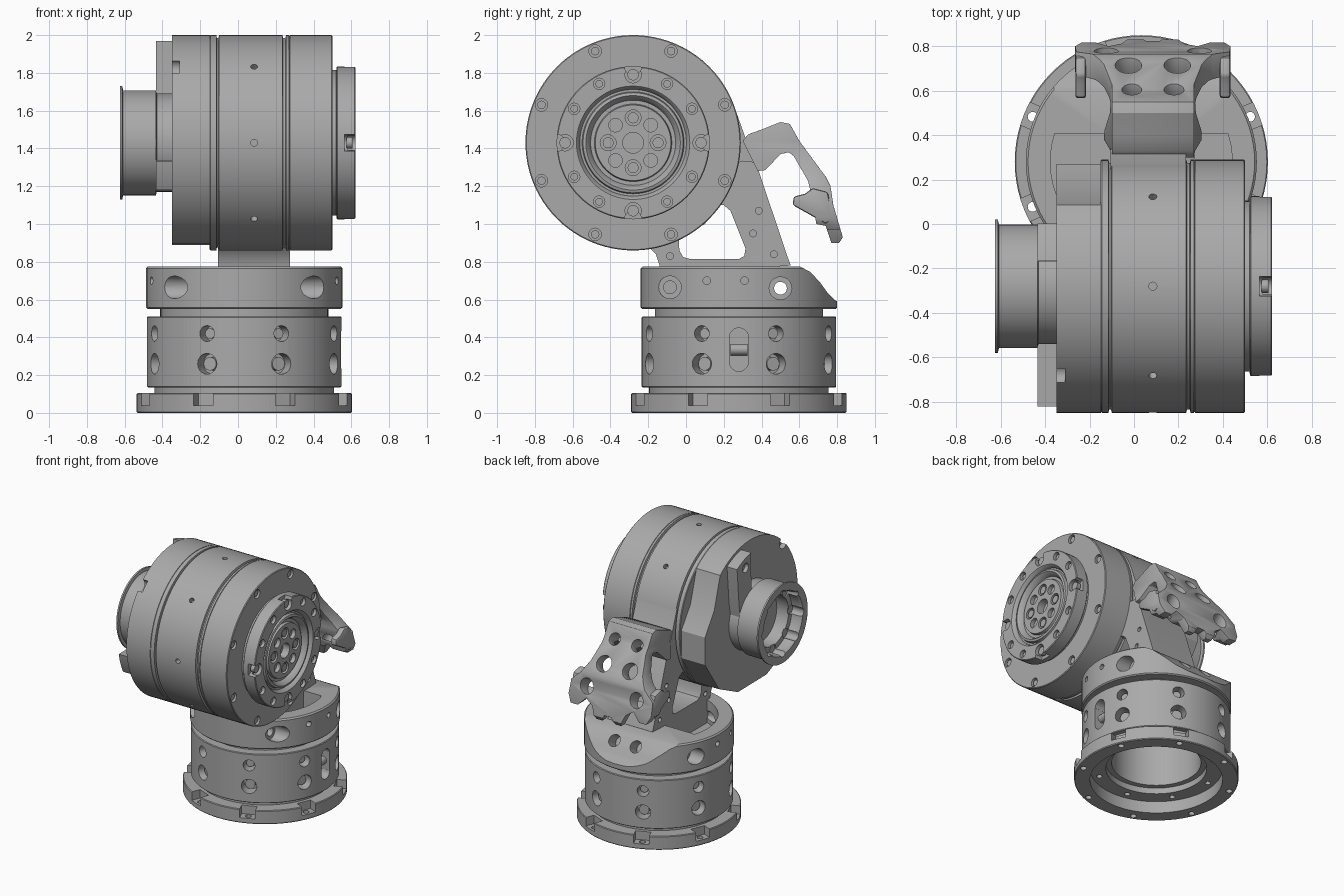
import bpy, bmesh
from math import sin, cos, pi, radians
from mathutils import Vector, Matrix

if "Cube" in bpy.data.objects:
    bpy.data.objects.remove(bpy.data.objects["Cube"])

gray = bpy.data.materials.new("machined_gray")
gray.use_nodes = True
gray.diffuse_color = (0.4, 0.4, 0.4, 1)
gray.node_tree.nodes["Principled BSDF"].inputs["Base Color"].default_value = (0.4, 0.4, 0.4, 1)

BASE = Vector((0.033, 0.28, 0))      # vertical axis of the base
DRUM = Vector((0, -0.28, 1.43))      # horizontal axis of the drum
GRIP_X = 0.085
parts = []


def ring_of(bm, rows):
    """Skin closed loops of vertices, wrapping in both directions."""
    for i, row in enumerate(rows):
        nxt = rows[(i + 1) % len(rows)]
        for j in range(len(row)):
            k = (j + 1) % len(row)
            bm.faces.new((row[j], row[k], nxt[k], nxt[j]))


def lathe(bm, profile, axis, seg=80):
    """Spin a closed (radius, height) loop about the base or drum axis."""
    rows = []
    for i in range(seg):
        c, s = cos(2 * pi * i / seg), sin(2 * pi * i / seg)
        rows.append([bm.verts.new(BASE + Vector((r * c, r * s, h)) if axis == "z"
                                  else DRUM + Vector((h, r * c, r * s))) for r, h in profile])
    ring_of(bm, rows)
    bmesh.ops.remove_doubles(bm, verts=bm.verts, dist=1e-5)


def prism(bm, outline, axis, lo, hi):
    """Extrude an outline along x (y, z), y (x, z) or z (x, y)."""
    def put(p, t):
        return {"x": (t, *p), "y": (p[0], t, p[1]), "z": (*p, t)}[axis]
    a = [bm.verts.new(put(p, lo)) for p in outline]
    b = [bm.verts.new(put(p, hi)) for p in outline]
    bm.faces.new(a)
    bm.faces.new(b[::-1])
    for i in range(len(a)):
        j = (i + 1) % len(a)
        bm.faces.new((a[i], b[i], b[j], a[j]))


def rod(bm, p, direction, r, length, seg=20):
    """Cylinder centred on p."""
    m = Matrix.Translation(p) @ Vector(direction).to_track_quat("Z", "Y").to_matrix().to_4x4()
    bmesh.ops.create_cone(bm, cap_ends=True, segments=seg, radius1=r, radius2=r, depth=length, matrix=m)


def box(bm, p, size, turn=0):
    m = Matrix.Translation(p) @ Matrix.Rotation(turn, 4, "Z") @ Matrix.Diagonal((*size, 1))
    bmesh.ops.create_cube(bm, size=1, matrix=m)


def arc(r, a0, a1, n=48):
    """Points on a drum-centred arc in (y, z)."""
    return [(DRUM.y + r * cos(radians(a0 + (a1 - a0) * i / n)),
             DRUM.z + r * sin(radians(a0 + (a1 - a0) * i / n))) for i in range(n + 1)]


def finish(bm, name):
    bmesh.ops.recalc_face_normals(bm, faces=bm.faces)
    me = bpy.data.meshes.new(name)
    bm.to_mesh(me)
    bm.free()
    me.materials.append(gray)
    ob = bpy.data.objects.new(name, me)
    bpy.context.collection.objects.link(ob)
    parts.append(ob)
    return ob


def bake(ob):
    dg = bpy.context.evaluated_depsgraph_get()
    dg.update()
    me = bpy.data.meshes.new_from_object(ob.evaluated_get(dg))
    ob.modifiers.clear()
    ob.data = me


def cut(ob, bm, operation="DIFFERENCE"):
    cutter = finish(bm, ob.name + "_cutter")
    parts.remove(cutter)
    cutter.hide_render = True
    mod = ob.modifiers.new("cut", "BOOLEAN")
    mod.operation, mod.solver, mod.object = operation, "EXACT", cutter
    mod.use_self = True
    bake(ob)
    bpy.data.objects.remove(cutter)


def soften(ob, width):
    bev = ob.modifiers.new("soften", "BEVEL")
    bev.width, bev.segments, bev.limit_method, bev.angle_limit = width, 2, "ANGLE", radians(35)
    bake(ob)


def around(r, h, deg):
    """Point and outward direction about the base axis."""
    d = Vector((cos(radians(deg)), sin(radians(deg)), 0))
    return BASE + d * r + Vector((0, 0, h)), d


def face(r, x, deg):
    """Point on a plane across the drum axis."""
    return DRUM + Vector((x, r * cos(radians(deg)), r * sin(radians(deg))))


EIGHT = [22.5 + 45 * i for i in range(8)]
screws = bmesh.new()

# Mounting flange with rim notches and bolt holes
bm = bmesh.new()
lathe(bm, [(.46, 0), (.565, 0), (.57, .006), (.57, .1), (.565, .105), (.475, .105),
           (.475, .14), (.35, .14), (.35, .09), (.46, .09)], "z")
flange = finish(bm, "mounting_flange")
bm = bmesh.new()
for a in EIGHT:
    box(bm, around(.55, .08, a)[0], (.1, .11, .08), radians(a))
    rod(bm, around(.53, .05, a)[0], (0, 0, 1), .022, .2)
    rod(bm, around(.41, .09, a + 12)[0], (0, 0, 1), .02, .06)
cut(flange, bm)

# Lower ring with two rows of radial bolts and one side slot
bm = bmesh.new()
lathe(bm, [(.31, .135), (.51, .135), (.515, .14), (.515, .505), (.51, .51), (.445, .51),
           (.445, .555), (.31, .555)], "z")
ring = finish(bm, "lower_ring")
bm = bmesh.new()
for a in EIGHT:
    for z, r in ((.42, .042), (.26, .055)):
        p, d = around(.5, z, a)
        rod(bm, p, d, r, .14)
        rod(screws, p - d * .055, d, r * .65, .06)
box(bm, around(.5, .335, 0)[0], (.14, .1, .14))
for z in (.27, .4):
    rod(bm, around(.5, z, 0)[0], (1, 0, 0), .05, .14)
cut(ring, bm)
rod(screws, around(.46, .335, 0)[0], (0, 1, 0), .03, .09)

# Upper collar: scooped at the back, with a pocket and counterbored cross holes
bm = bmesh.new()
lathe(bm, [(0, .55), (.512, .55), (.52, .558), (.52, .765), (.51, .775), (0, .775)], "z")
collar = finish(bm, "upper_collar")
bm = bmesh.new()
prism(bm, [(.58, .8), (.6, .777), (.66, .745), (.71, .69), (.75, .635), (.79, .595),
           (.84, .58), (.9, .58), (.9, .8)], "x", -.7, .7)
pocket = [(BASE.x + .41 * cos(radians(a)), BASE.y + .41 * sin(radians(a))) for a in range(162, 379, 8)]
prism(bm, pocket, "z", .6, .9)
for s in (-1, 1):
    rod(bm, (BASE.x + s * .45, -.085, .665), (1, 0, 0), .06, .3)
    rod(bm, (BASE.x + s * .5, .5, .66), (1, 0, 0), .06, .24)
for y, z, r in ((-.085, .665, .034), (.5, .66, .034), (.11, .7, .02), (.31, .7, .02)):
    rod(bm, (0, y, z), (1, 0, 0), r, 1.4)
for x in (-.06, .12):
    rod(bm, (x, .68, .7), (0, 1, .6), .045, .16)
cut(collar, bm)

# Bracket carrying the drum: legs, triangular window and a web running tangent to the drum
bm = bmesh.new()
prism(bm, [(-.2, .88), (-.16, .84), (-.14, .78), (-.12, .58), (.4, .58), (.4, .77), (.555, .78),
           (.54, .82), (.375, 1.31), (.36, 1.33), (.26, 1.61), (.2, 1.6), (-.28, 1.5)], "x", -.105, .235)
prism(bm, [(-.2, .88), (-.16, .84), (-.14, .78), (-.12, .58), (.4, .58), (.4, .77), (.555, .78),
           (.54, .82), (.375, 1.31), (.35, 1.33), (.3, 1.335), (.2, 1.3), (-.28, 1.3)], "x", .2, .275)
bracket = finish(bm, "bracket")
bm = bmesh.new()
prism(bm, [(-.04, .95), (-.035, .86), (-.015, .825), (.02, .815), (.28, .815), (.308, .83),
           (.315, .87), (.235, 1.07), (.2, 1.1), (.1, 1.1)], "x", -.3, .5)
for s in (-.105, .275):
    for y, z in ((.385, 1.07), (.355, .95), (.465, .84), (-.085, .83)):
        rod(bm, (s, y, z), (1, 0, 0), .018, .1)
cut(bracket, bm)

# Drum with seam grooves, rim bolts and radial oil holes
bm = bmesh.new()
outer = [(0, -.15), (.565, -.15), (.57, -.145), (.57, -.115), (.555, -.112), (.555, -.104), (.57, -.1),
         (.57, .235), (.555, .239), (.555, .251), (.57, .255), (.57, .27), (.564, .272), (.57, .275),
         (.57, .495), (.565, .5), (0, .5)]
lathe(bm, outer, "x", 96)
drum = finish(bm, "drum")
bm = bmesh.new()
for a in EIGHT:
    rod(bm, face(.525, .5, a), (1, 0, 0), .033, .06)
    rod(screws, face(.525, .48, a), (1, 0, 0), .022, .02)
for a in range(0, 360, 45):
    rod(bm, face(.57, .085, a), (0, cos(radians(a)), sin(radians(a))), .018, .08)
cut(drum, bm)

# Left housing: round at the front and top, faceted at the lower back
bm = bmesh.new()
prism(bm, arc(.57, 50, 250) + [(-.13, .89), (.1, 1.0), (.27, 1.25), (.27, 1.46), (.16, 1.62)], "x", -.35, -.149)
housing = finish(bm, "left_housing")
bm = bmesh.new()
rod(bm, face(.56, -.35, 135), (1, 0, 0), .045, .08)
cut(housing, bm)

# Side lugs reaching from the tube to the top and to the front of the housing
bm = bmesh.new()
prism(bm, arc(.55, 59, 78, 8) + [(-.17, 1.66), (-.2, 1.5), (-.04, 1.5), (-.02, 1.62)], "x", -.435, -.34)
prism(bm, arc(.55, 190, 207, 8) + [(-.5, 1.18), (-.4, 1.34)], "x", -.435, -.34)
lugs = finish(bm, "side_lugs")
bm = bmesh.new()
for a in (68, 198):
    rod(bm, face(.48, -.435, a), (1, 0, 0), .035, .06)
cut(lugs, bm)

# Hollow left tube with a lip and notched bore
bm = bmesh.new()
lathe(bm, [(0, -.34), (.26, -.34), (.26, -.43), (.278, -.435), (.278, -.608), (.3, -.613),
           (.3, -.625), (.24, -.625), (.23, -.61), (.23, -.54), (.19, -.54), (.19, -.44), (0, -.44)], "x")
tube = finish(bm, "left_tube")
bm = bmesh.new()
for a in range(0, 360, 45):
    rod(bm, face(.218, -.59, a), (1, 0, 0), .035, .12)
cut(tube, bm)

# Output flange on the right: stepped disc with a recessed hub
bm = bmesh.new()
lathe(bm, [(0, .49), (.385, .49), (.385, .52), (.4, .522), (.405, .527), (.405, .617), (.4, .622),
           (.3, .622), (.29, .612), (.282, .59), (.27, .59), (.265, .61), (.25, .615), (.235, .6),
           (.225, .575), (.205, .575), (.2, .595), (0, .595)], "x")
output = finish(bm, "output_flange")
bm = bmesh.new()
rod(bm, face(0, .6, 0), (1, 0, 0), .055, .12, 28)
for a in range(0, 360, 30):
    big = a % 90 == 0
    rod(bm, face(.36, .61, a), (1, 0, 0), .043 if big else .03, .06)
    rod(screws, face(.36, .59, a), (1, 0, 0), .03 if big else .02, .03)
    if big:
        rod(bm, face(.405, .61, a), (1, 0, 0), .045, .09)
for a in range(0, 360, 45):
    rod(bm, face(.132, .6, a), (1, 0, 0), .042 if a % 90 == 0 else .036, .07)
    if a % 90 == 0:
        rod(screws, face(.132, .575, a), (1, 0, 0), .029, .03)
cut(output, bm)
finish(screws, "screws")

# Rear handle: side profile trimmed by its back outline, then pierced
bm = bmesh.new()
prism(bm, [(.3, 1.44), (.33, 1.475), (.4, 1.5), (.5, 1.54), (.55, 1.53), (.6, 1.44), (.74, 1.25), (.765, 1.2),
           (.78, 1.1), (.83, .93), (.81, .9), (.77, .9), (.74, .99), (.69, 1.0), (.66, 1.17), (.645, 1.23),
           (.57, 1.36), (.545, 1.38), (.5, 1.37), (.42, 1.285), (.38, 1.28)], "x", -.4, .6)
handle = finish(bm, "rear_handle")
half = [(.03, .95), (.06, .89), (.1, .89), (.14, .99), (.2, 1.03), (.26, .97), (.32, .97), (.35, 1.03),
        (.345, 1.13), (.27, 1.2), (.22, 1.28), (.185, 1.4), (.185, 1.6)]
bm = bmesh.new()
prism(bm, [(GRIP_X + x, z) for x, z in half] + [(GRIP_X - x, z) for x, z in half[::-1]], "y", .2, 1)
cut(handle, bm, "INTERSECT")
bm = bmesh.new()
for s in (-1, 1):
    for x, y, z, r in ((.095, .58, 1.42, .045), (.11, .69, 1.27, .06), (.21, .76, 1.1, .055)):
        rod(bm, (GRIP_X + s * x, y, z), (0, 1, .6), r, .18)
cut(handle, bm)
soften(handle, .012)

# Forward prongs of the handle
bm = bmesh.new()
for s in (-1, 1):
    x = GRIP_X + s * .325
    prism(bm, [(.565, 1.1), (.57, 1.145), (.63, 1.16), (.67, 1.19), (.75, 1.17), (.78, 1.03),
               (.74, 1.0), (.69, 1.03)], "x", x - .024, x + .024)
soften(finish(bm, "handle_prongs"), .012)

# Smooth the curved surfaces, keeping machined edges sharp
bpy.ops.object.select_all(action="DESELECT")
for ob in parts:
    ob.select_set(True)
bpy.context.view_layer.objects.active = parts[0]
bpy.ops.object.shade_smooth_by_angle(angle=radians(30))
